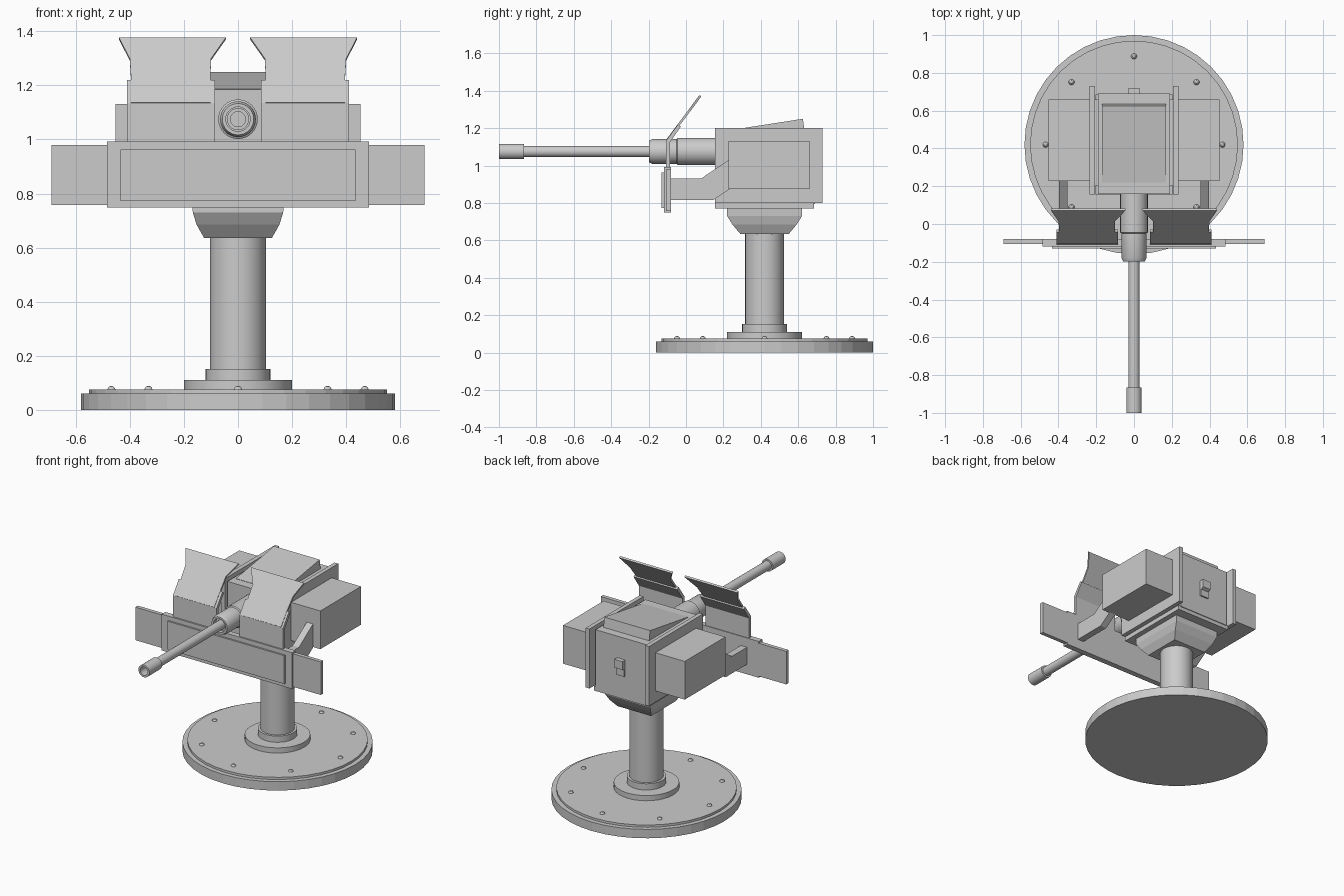
import bpy, bmesh, math
from mathutils import Vector

if "Cube" in bpy.data.objects:
    bpy.data.objects.remove(bpy.data.objects["Cube"])

CY = 0.42      # pedestal axis (y)
BZ = 1.075     # barrel axis (z)


def finish(name, bm, mirror=False, smooth=False):
    bmesh.ops.recalc_face_normals(bm, faces=bm.faces)
    me = bpy.data.meshes.new(name)
    bm.to_mesh(me)
    bm.free()
    ob = bpy.data.objects.new(name, me)
    bpy.context.collection.objects.link(ob)
    if mirror:                      # copy across x = 0
        ob.modifiers.new("Mirror", 'MIRROR')
        ob.modifiers["Mirror"].use_mirror_merge = False
    if smooth:
        bpy.ops.object.select_all(action='DESELECT')
        ob.select_set(True)
        bpy.context.view_layer.objects.active = ob
        bpy.ops.object.shade_smooth_by_angle(angle=math.radians(30))
    return ob


def loft(name, rings, **kw):
    """Skin a list of equal-length point rings and cap both ends."""
    bm = bmesh.new()
    rows = [[bm.verts.new(p) for p in ring] for ring in rings]
    n = len(rows[0])
    for a, b in zip(rows, rows[1:]):
        for i in range(n):
            j = (i + 1) % n
            bm.faces.new((a[i], a[j], b[j], b[i]))
    bm.faces.new(rows[0])
    bm.faces.new(rows[-1])
    return finish(name, bm, **kw)


def box(name, x, y, z, **kw):
    return loft(name, [[(x[0], y[0], h), (x[1], y[0], h), (x[1], y[1], h), (x[0], y[1], h)]
                       for h in z], **kw)


def side_profile(name, pts, x, **kw):
    """Extrude a (y, z) outline between two x values."""
    return loft(name, [[(u, y, z) for y, z in pts] for u in x], **kw)


def lathe(name, profile, place, sides=32, smooth=True):
    """Revolve (radius, height) pairs; place maps (a, b, height) to space."""
    rings = []
    for r, h in profile:
        rings.append([place(r * math.cos(2 * math.pi * i / sides),
                            r * math.sin(2 * math.pi * i / sides), h) for i in range(sides)])
    return loft(name, rings, smooth=smooth)


def upright(a, b, h):
    return (a, CY + b, h)


def along_y(a, b, h):
    return (a, h, BZ + b)


# Round base, flange and column
lathe("base_disc", [(0.58, 0), (0.58, 0.06), (0.55, 0.06), (0.55, 0.075)], upright, 40, False)
lathe("column_flange", [(0.20, 0.07), (0.20, 0.11), (0.12, 0.11), (0.12, 0.152)], upright)
lathe("column", [(0.104, 0.14), (0.104, 0.65)], upright)

# Eight dome bolts
for k in range(8):
    a = k * math.pi / 4
    bm = bmesh.new()
    bmesh.ops.create_uvsphere(bm, u_segments=10, v_segments=6, radius=0.016)
    bmesh.ops.translate(bm, verts=bm.verts,
                        vec=Vector((0.468 * math.cos(a), CY + 0.468 * math.sin(a), 0.073)))
    finish(f"base_bolt_{k + 1}", bm, smooth=True)

# Tapered cradle on top of the column
loft("cradle", [[(-hx, CY - hy, z), (hx, CY - hy, z), (hx, CY + hy, z), (-hx, CY + hy, z)]
                for hx, hy, z in [(0.125, 0.13, 0.635), (0.153, 0.172, 0.685),
                                  (0.167, 0.2, 0.73), (0.17, 0.2, 0.775)]])
box("cradle_plate", (-0.205, 0.205), (0.155, 0.685), (0.77, 0.80))

# Gun housing with cheek plates, side boxes and sloped top cover
box("housing", (-0.19, 0.19), (0.16, 0.69), (0.795, 1.185))
box("housing_spacer", (0.18, 0.21), (0.20, 0.66), (0.80, 1.16), mirror=True)
box("cheek_plate", (0.207, 0.235), (0.155, 0.73), (0.80, 1.20), mirror=True)
box("ammo_box", (0.23, 0.453), (0.228, 0.66), (0.875, 1.132), mirror=True)
side_profile("top_cover", [(0.22, 1.18), (0.635, 1.18), (0.625, 1.25), (0.22, 1.187)],
             (-0.17, 0.17))
side_profile("rear_latch", [(0.68, 0.93), (0.70, 0.93), (0.70, 0.975), (0.72, 0.985),
                            (0.72, 1.04), (0.68, 1.04)], (-0.03, 0.03))

# Arms carrying the front armour
side_profile("shield_arm", [(-0.08, 0.815), (0.145, 0.815), (0.25, 0.885), (0.25, 1.045),
                            (0.08, 0.93), (-0.08, 0.93)], (0.352, 0.398), mirror=True)

# Front armour bar with raised panel and end wings
box("front_bar", (-0.485, 0.485), (-0.118, -0.08), (0.748, 0.992))
box("front_bar_panel", (-0.435, 0.435), (-0.13, -0.11), (0.773, 0.963))
box("bar_wing", (0.48, 0.69), (-0.106, -0.08), (0.758, 0.98), mirror=True)

# Upper shields, bent back at mid height
side_profile("upper_shield", [(-0.108, 0.98), (-0.085, 0.98), (-0.085, 1.125), (-0.028, 1.208),
                              (-0.043, 1.22), (-0.105, 1.134)], (0.085, 0.41), mirror=True)

# Thin flared visors lying on the shields
visor = [(-0.107, 1.137, 0.102, 0.395), (-0.046, 1.219, 0.102, 0.395),
         (0.014, 1.299, 0.10, 0.40), (0.072, 1.377, 0.045, 0.44)]
ty, tz = 0.010, -0.0075
loft("visor", [[(x0, y, z), (x1, y, z), (x1, y + ty, z + tz), (x0, y + ty, z + tz)]
               for y, z, x0, x1 in visor], mirror=True)

# Barrel sleeve, barrel and bored muzzle
lathe("barrel_sleeve", [(0.073, 0.17), (0.073, -0.045), (0.066, -0.05), (0.066, -0.18),
                        (0.058, -0.198), (0.045, -0.198), (0.045, -0.17)], along_y)
lathe("barrel", [(0.03, -0.16), (0.03, -0.88)], along_y, 24)
lathe("muzzle", [(0.03, -0.865), (0.041, -0.865), (0.041, -1.0), (0.028, -1.0),
                 (0.028, -0.92)], along_y, 24)
